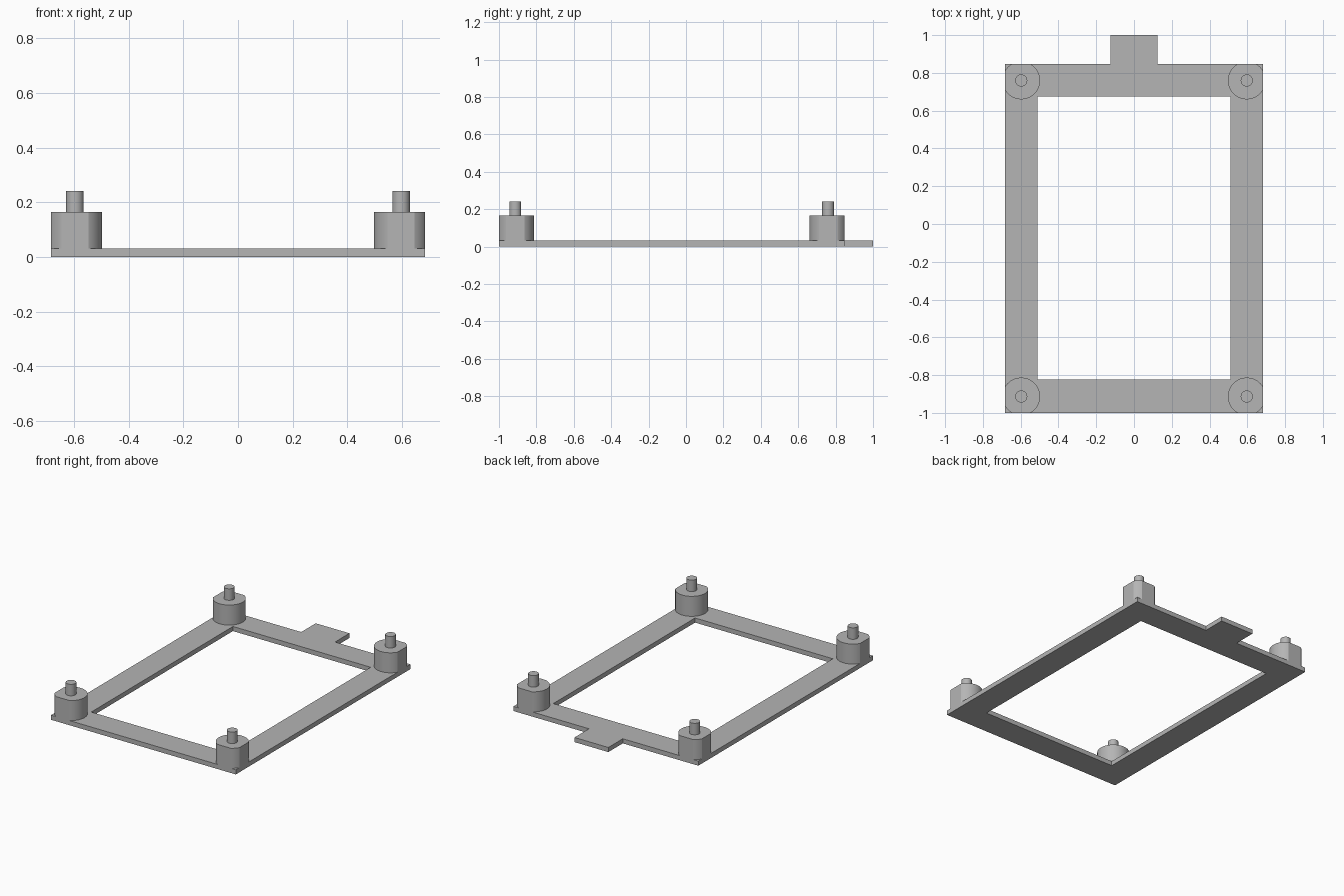
import bpy
import bmesh
import math
from mathutils import Matrix, Vector

cube = bpy.data.objects.get("Cube")
if cube:
    bpy.data.objects.remove(cube, do_unlink=True)

# Shared dimensions
HALF_W, FRONT, BACK, TAB_END = 0.684, -1.0, 0.847, 1.0
INNER_W, INNER_FRONT, INNER_BACK = 0.51, -0.824, 0.675
TAB_W = 0.125
PLATE_TOP, POST_TOP, PIN_TOP = 0.031, 0.165, 0.242
POST_R, PIN_R, INSET = 0.1, 0.032, 0.087

# Material
grey = bpy.data.materials.new("plain grey")
grey.use_nodes = True
color = (0.46, 0.46, 0.46, 1.0)
grey.diffuse_color = color
grey.node_tree.nodes["Principled BSDF"].inputs["Base Color"].default_value = color


def finish(bm, name, smooth=False):
    """Turn a bmesh into a named object."""
    bmesh.ops.recalc_face_normals(bm, faces=bm.faces)
    mesh = bpy.data.meshes.new(name)
    bm.to_mesh(mesh)
    bm.free()
    mesh.materials.append(grey)
    obj = bpy.data.objects.new(name, mesh)
    bpy.context.collection.objects.link(obj)
    if smooth:
        bpy.ops.object.select_all(action="DESELECT")
        obj.select_set(True)
        bpy.context.view_layer.objects.active = obj
        bpy.ops.object.shade_smooth_by_angle(angle=math.radians(25))
    return obj


def cylinder(name, x, y, z0, z1, radius, clip=False):
    """Upright cylinder, optionally trimmed flush with the plate's outer edges."""
    bm = bmesh.new()
    bmesh.ops.create_cone(bm, cap_ends=True, segments=64, radius1=radius,
                          radius2=radius, depth=z1 - z0,
                          matrix=Matrix.Translation((x, y, (z0 + z1) / 2)))
    if clip:
        side_x = math.copysign(1, x)
        side_y = math.copysign(1, y)
        cuts = [(Vector((side_x * HALF_W, 0, 0)), Vector((side_x, 0, 0))),
                (Vector((0, BACK if y > 0 else FRONT, 0)), Vector((0, side_y, 0)))]
        for point, normal in cuts:
            cut = bmesh.ops.bisect_plane(
                bm, geom=bm.verts[:] + bm.edges[:] + bm.faces[:],
                plane_co=point, plane_no=normal, clear_outer=True)
            rim = [e for e in cut["geom_cut"] if isinstance(e, bmesh.types.BMEdge)]
            bmesh.ops.edgeloop_fill(bm, edges=rim)
    return finish(bm, name, smooth=True)


# Flat frame with rear tab: keep the wanted cells of a grid and thicken them
xs = [-HALF_W, -INNER_W, -TAB_W, TAB_W, INNER_W, HALF_W]
ys = [FRONT, INNER_FRONT, INNER_BACK, BACK, TAB_END]
bm = bmesh.new()
grid = [[bm.verts.new((x, y, 0)) for x in xs] for y in ys]
for j in range(len(ys) - 1):
    for i in range(len(xs) - 1):
        in_opening = j == 1 and 0 < i < 4
        beside_tab = j == 3 and i != 2
        if not in_opening and not beside_tab:
            bm.faces.new((grid[j][i], grid[j][i + 1],
                          grid[j + 1][i + 1], grid[j + 1][i]))
bmesh.ops.delete(bm, geom=[v for v in bm.verts if not v.link_faces], context="VERTS")
top = bmesh.ops.extrude_face_region(bm, geom=bm.faces[:], use_keep_orig=True)
bmesh.ops.translate(bm, vec=(0, 0, PLATE_TOP),
                    verts=[g for g in top["geom"] if isinstance(g, bmesh.types.BMVert)])
finish(bm, "frame_plate")

# Corner standoffs, each with a thin locating pin
for row, y in (("front", FRONT + INSET), ("back", BACK - INSET)):
    for side, sign in (("left", 1), ("right", -1)):
        x = sign * (HALF_W - INSET)
        cylinder(f"{row}_{side}_post", x, y, PLATE_TOP, POST_TOP, POST_R, clip=True)
        cylinder(f"{row}_{side}_pin", x, y, POST_TOP, PIN_TOP, PIN_R)
